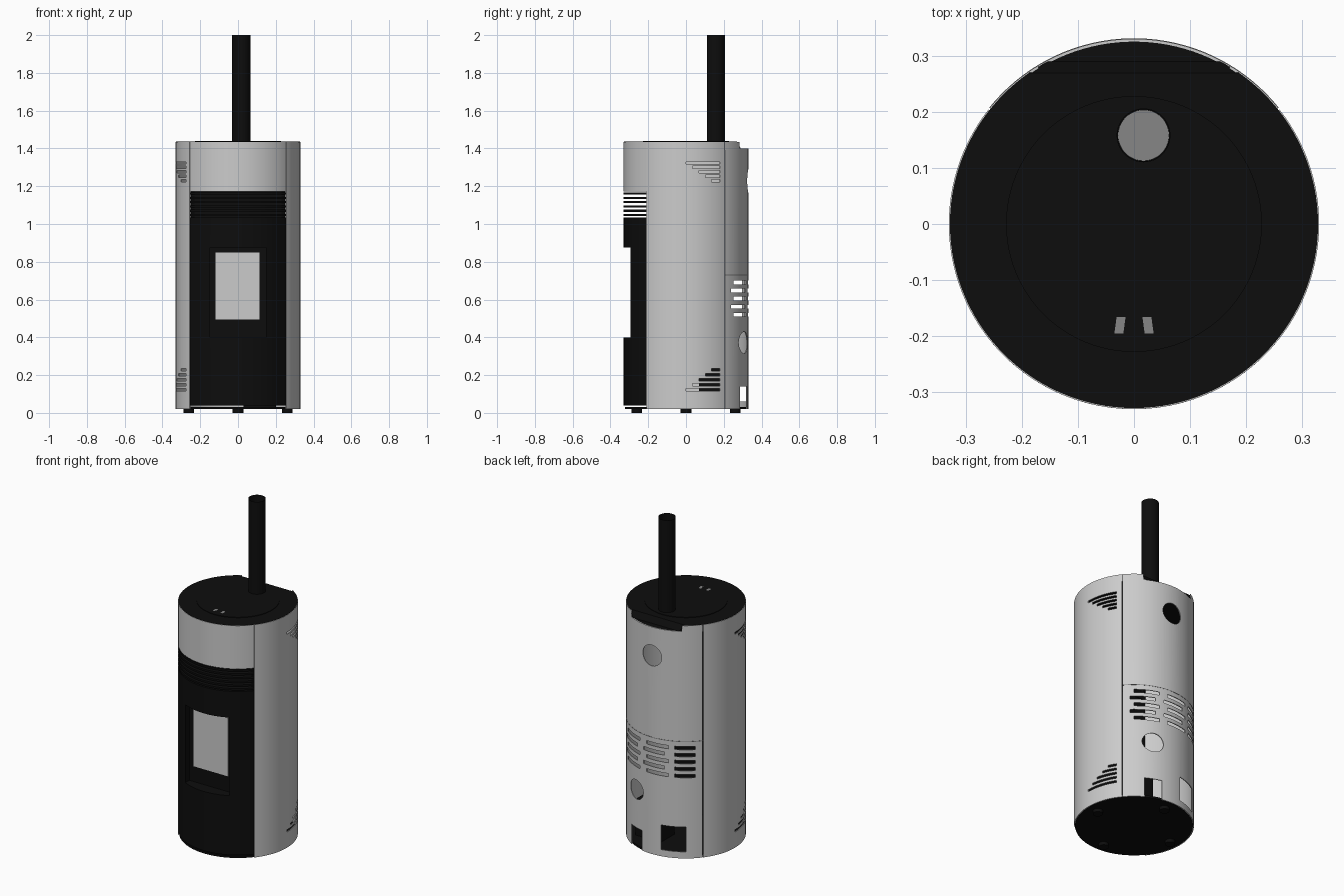
import bpy, bmesh, math
from math import sin, cos, radians, asin, degrees

if "Cube" in bpy.data.objects:
    bpy.data.objects.remove(bpy.data.objects["Cube"])

def material(name, v):
    m = bpy.data.materials.new(name)
    m.diffuse_color = (v, v, v, 1)
    m.use_nodes = True
    m.node_tree.nodes["Principled BSDF"].inputs["Base Color"].default_value = m.diffuse_color
    return m

BLACK = material("matte black", 0.004)
LIGHT = material("light grey steel", 0.6)
MID = material("mid grey", 0.24)
R, WALL, TOP = 0.33, 0.005, 1.435

def polar(a, r):
    # angle measured from the front (-y) towards +x
    return r * sin(radians(a)), -r * cos(radians(a))

def add_prism(bm, pts, z0, z1):
    lo = [bm.verts.new((x, y, z0)) for x, y in pts]
    hi = [bm.verts.new((x, y, z1)) for x, y in pts]
    n = len(pts)
    bm.faces.new(lo[::-1])
    bm.faces.new(hi)
    for i in range(n):
        j = (i + 1) % n
        bm.faces.new((lo[i], lo[j], hi[j], hi[i]))

def arc(a0, a1, r, step=3):
    n = max(2, math.ceil(abs(a1 - a0) / step))
    return [polar(a0 + (a1 - a0) * i / n, r) for i in range(n + 1)]

def band(a0, a1, r0=R - WALL, r1=R):
    return arc(a0, a1, r1) + arc(a1, a0, r0)

def box(x0, x1, y0, y1):
    return [(x0, y0), (x1, y0), (x1, y1), (x0, y1)]

def disc(x, y, r, n=48):
    return [(x + r * cos(math.tau * i / n), y + r * sin(math.tau * i / n)) for i in range(n)]

def make(name, prisms, mat, smooth=True):
    bm = bmesh.new()
    for pts, z0, z1 in prisms:
        add_prism(bm, pts, z0, z1)
    bmesh.ops.recalc_face_normals(bm, faces=bm.faces)
    return finish(name, bm, mat, smooth)

def finish(name, bm, mat, smooth=True):
    me = bpy.data.meshes.new(name)
    bm.to_mesh(me)
    bm.free()
    me.materials.append(mat)
    ob = bpy.data.objects.new(name, me)
    bpy.context.collection.objects.link(ob)
    if smooth:
        bpy.ops.object.select_all(action='DESELECT')
        ob.select_set(True)
        bpy.context.view_layer.objects.active = ob
        bpy.ops.object.shade_smooth_by_angle(angle=radians(30))
    return ob

def cut(ob, cutter):
    cutter.hide_render = True
    cutter.hide_viewport = False
    cutter.display_type = 'WIRE'
    m = ob.modifiers.new("cut", 'BOOLEAN')
    m.operation, m.solver, m.object = 'DIFFERENCE', 'EXACT', cutter
    bpy.context.view_layer.objects.active = ob
    bpy.ops.object.modifier_apply(modifier=m.name)
    bpy.data.objects.remove(cutter)

def y_angle(y):
    return 90 + degrees(asin(y / R))

FRONT = 50.5    # half angle of the front opening
BACK = 128.5    # seam between side and back panels

# Side panels with stepped vent slots; the second is a half-turn of the first
for name, turn, a0, a1 in (("right_side_panel", 0, FRONT + .3, BACK - .3),
                           ("left_side_panel", 180, 180 + 180 - BACK + .3 + 0, 360 - FRONT - .3)):
    panel = make(name, [(band(a0, a1), 0.02, TOP)], LIGHT)
    slots = []
    for i in range(5):
        a = y_angle(i * 0.034) + turn
        b = y_angle(0.18) + turn
        for z in (1.323 - i * 0.0235, 0.122 + i * 0.0265):
            slots.append((band(a, b, 0.29, 0.36), z - 0.0065, z + 0.0065))
    cut(panel, make("slot_cutter", slots, LIGHT, False))

# Back panel with staggered vents, cable openings and round ports
back = make("back_panel", [(band(BACK + .3, 360 - BACK - .3), 0.02, TOP)], LIGHT)
openings = []
for i in range(5):
    z = 0.52 + i * 0.0425
    s = 4 if i % 2 else 0
    for a, b in ((-44, -24), (-18 + s, 6 + s), (15 + s, 40 + s)):
        openings.append((band(180 - b, 180 - a, 0.29, 0.36), z - 0.01, z + 0.01))
openings.append((box(-0.19, -0.06, 0.2, 0.4), 0.06, 0.21))
openings.append((box(0.07, 0.165, 0.2, 0.4), 0.0, 0.14))
cut(back, make("opening_cutter", openings, LIGHT, False))
for x, z, r in ((0, 1.227, 0.063), (0.118, 0.372, 0.058)):
    c = make("port_cutter", [(disc(0, 0, r), -0.1, 0.1)], LIGHT, False)
    c.rotation_euler = (radians(90), 0, 0)
    c.location = (x, 0.31, z)
    cut(back, c)
cut(back, make("top_notch_cutter", [(box(-0.17, 0.17, 0.2, 0.4), 1.40, 1.5)], LIGHT, False))
make("back_panel_seam", [(band(BACK + .3, 360 - BACK - .3, R - .001, R + .001), 0.728, 0.732)], MID)

# Front: upper panel, air grille slats and the backing behind them
make("upper_front_panel", [(band(-FRONT, FRONT), 1.172, TOP)], LIGHT)
make("grille_slats", [(band(-FRONT, FRONT, 0.295, R), 1.042 + i * 0.0228, 1.053 + i * 0.0228)
                      for i in range(6)], BLACK)
make("grille_backing", [(box(-0.25, 0.25, -0.205, -0.2), 1.0, TOP - 0.02)], BLACK, False)

# Door: solid round-fronted segment with a flat pocket and a pane
door = make("door", [(arc(-FRONT, FRONT, R, 2), 0.04, 1.035)], BLACK)
cut(door, make("pocket_cutter", [(box(-0.148, 0.148, -0.4, -0.256), 0.4, 0.875)], BLACK, False))
make("door_pane", [(box(-0.118, 0.115, -0.26, -0.255), 0.495, 0.85)], LIGHT, False)

# Lid with a slanted rear edge, raised centre disc and small handle slots
bm = bmesh.new()
add_prism(bm, disc(0, 0, R - 0.002, 120), 1.40, TOP + 0.001)
bmesh.ops.recalc_face_normals(bm, faces=bm.faces)
g = bm.verts[:] + bm.edges[:] + bm.faces[:]
r = bmesh.ops.bisect_plane(bm, geom=g, plane_co=(0, 0.29, 1.40), plane_no=(0, 0.87, 0.5), clear_outer=True)
bmesh.ops.holes_fill(bm, edges=[e for e in bm.edges if e.is_boundary])
lid = finish("lid", bm, BLACK)
make("lid_rear_ledge", [(disc(0, 0, R - 0.002, 120), 1.392, 1.399)], BLACK)
make("lid_centre_disc", [(disc(0, 0, 0.228, 96), TOP, 1.439)], BLACK)
for s, side in ((1, "right"), (-1, "left")):
    pts = [(s * 0.019, -0.195), (s * 0.035, -0.195), (s * 0.031, -0.166), (s * 0.015, -0.166)]
    make(side + "_lid_slot", [(pts, 1.438, 1.4395)], MID, False)

# Hollow flue pipe with a disc down inside
PX, PY = 0.017, 0.158
pipe = make("flue_pipe", [(disc(PX, PY, 0.048), 1.41, 2.0)], BLACK)
cut(pipe, make("bore_cutter", [(disc(PX, PY, 0.046), 1.45, 2.1)], BLACK, False))
make("flue_inner_disc", [(disc(PX, PY, 0.0455), 1.449, 1.455)], MID)

# Base plate, feet and the motor box inside
make("base_plate", [(disc(0, 0, R - WALL - 0.001, 120), 0.02, 0.032)], BLACK)
make("feet", [(disc(x, y, 0.028, 24), 0, 0.021)
              for x, y in ((0.26, 0), (-0.26, 0), (0, 0.26), (0, -0.26))], BLACK)
make("motor_box", [(box(0.03, 0.2, 0.07, 0.2), 0.032, 0.25)], BLACK, False)
